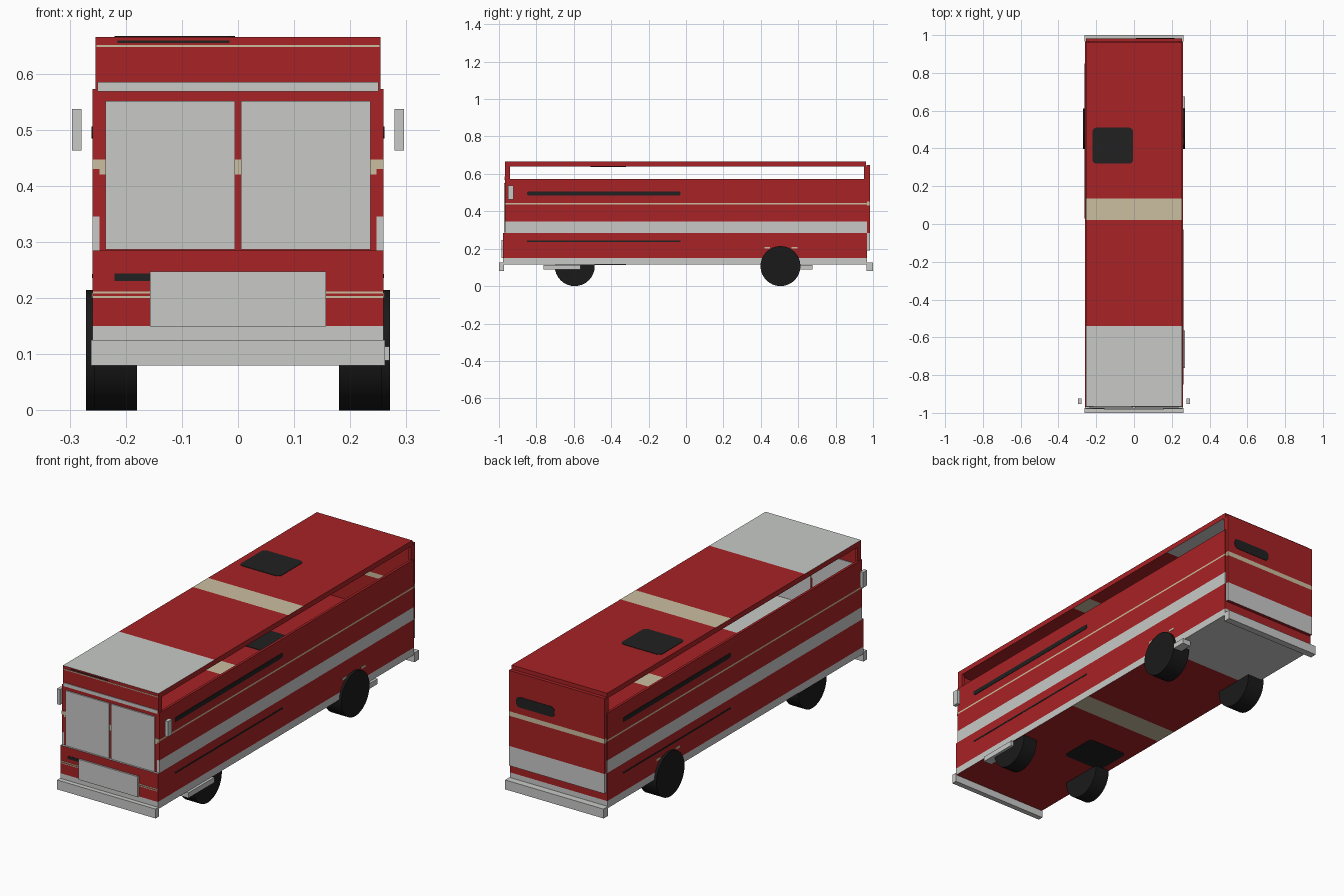
import bpy, bmesh, math
from mathutils import Vector

if "Cube" in bpy.data.objects:
    bpy.data.objects.remove(bpy.data.objects["Cube"], do_unlink=True)


def material(name, rgb):
    m = bpy.data.materials.new(name)
    m.use_nodes = True
    m.diffuse_color = (*rgb, 1)
    m.node_tree.nodes["Principled BSDF"].inputs["Base Color"].default_value = (*rgb, 1)
    return m


RED, GREY, CREAM, DARK, TYRE = range(5)
MATS = [
    material("body_red", (0.39, 0.016, 0.018)),
    material("light_grey", (0.58, 0.59, 0.575)),
    material("cream", (0.60, 0.51, 0.35)),
    material("marking_black", (0.015, 0.015, 0.015)),
    material("tyre_black", (0.010, 0.010, 0.010)),
]


def finish(name, bm, mats):
    mesh = bpy.data.meshes.new(name)
    bm.to_mesh(mesh)
    bm.free()
    for m in mats:
        mesh.materials.append(MATS[m])
    obj = bpy.data.objects.new(name, mesh)
    bpy.context.collection.objects.link(obj)
    return obj


def box(name, x, y, z, mat=RED, cuts=(), rule=None, corner=0):
    """Box between ranges; cuts are (axis, value), rule picks a colour per face."""
    bm = bmesh.new()
    bmesh.ops.create_cube(bm, size=1)
    for v in bm.verts:
        v.co = Vector([(r[0] + r[1]) / 2 + c * (r[1] - r[0]) for r, c in zip((x, y, z), v.co)])
    for axis, value in cuts:
        normal = Vector((0, 0, 0))
        normal[axis] = 1
        bmesh.ops.bisect_plane(bm, geom=bm.verts[:] + bm.edges[:] + bm.faces[:],
                               plane_co=normal * value, plane_no=normal)
    if corner:
        thin = min(range(3), key=lambda i: (x, y, z)[i][1] - (x, y, z)[i][0])
        edges = [e for e in bm.edges
                 if abs((e.verts[0].co - e.verts[1].co)[thin]) > 1e-5]
        bmesh.ops.bevel(bm, geom=edges, offset=corner, segments=3, affect='EDGES', profile=0.5)
    if rule:
        bm.normal_update()
        for f in bm.faces:
            f.material_index = rule(f.calc_center_median(), f.normal)
        return finish(name, bm, range(len(MATS)))
    return finish(name, bm, [mat])


# Banding shared by the roof slab and the lower body; undersides run the other way
def deck_colour(c, n):
    y = c.y if n.z > 0 else -c.y
    if y < -0.54:
        return GREY
    return CREAM if 0.02 < y < 0.135 else RED


DECK_CUTS = [(1, s * v) for v in (-0.54, 0.02, 0.135) for s in (1, -1)]


def roof_rule(c, n):
    return deck_colour(c, n) if abs(n.z) > 0.5 else RED


def lower_rule(c, n):
    if abs(n.z) > 0.5:
        return deck_colour(c, n)
    return GREY if c.z < 0.15 else RED


def wall_rule(c, n):
    if c.z < 0.345:
        return GREY
    return CREAM if 0.436 < c.z < 0.444 else RED


def hatch(name, z, side):
    y = sorted((side * 0.32, side * 0.51))
    box(name, (-0.22, -0.005), y, (z - 0.002, z + 0.002), DARK, corner=0.02)


# Lower body and roof
box("lower_body", (-0.259, 0.259), (-0.978, 0.967), (0.115, 0.285),
    cuts=DECK_CUTS + [(2, 0.15)], rule=lower_rule)
box("roof", (-0.254, 0.254), (-0.967, 0.962), (0.64, 0.665), cuts=DECK_CUTS, rule=roof_rule)
hatch("roof_hatch", 0.665, 1)
hatch("ceiling_hatch", 0.64, -1)
hatch("floor_hatch", 0.285, 1)
hatch("underside_hatch", 0.115, -1)

# Sides: walls, window end posts, markings, mirrors and wheel arch trims
for side, label in ((1, "left"), (-1, "right")):
    def span(a, b):
        return sorted((side * a, side * b))

    box(label + "_wall", span(0.247, 0.259), (-0.967, 0.967), (0.285, 0.573),
        cuts=[(2, 0.345), (2, 0.436), (2, 0.444)], rule=wall_rule)
    box(label + "_front_post", span(0.240, 0.254), (-0.967, -0.940), (0.573, 0.64))
    box(label + "_rear_post", span(0.240, 0.254), (0.953, 0.967), (0.573, 0.64))
    marks = sorted((-side * 0.85, -side * 0.03))
    box(label + "_side_marking", span(0.258, 0.261), marks, (0.484, 0.506), DARK, corner=0.009)
    box(label + "_skirt_line", span(0.258, 0.2605), marks, (0.236, 0.243), DARK)
    for i, y in enumerate((0.435, 0.58)):
        box(f"{label}_arch_trim_{i}", span(0.258, 0.261), (y - 0.015, y + 0.015),
            (0.2, 0.21), CREAM)
    box(label + "_mirror", span(0.279, 0.296), (-0.953, -0.923), (0.463, 0.537), GREY)

# Steps below the left side
for label, y in (("front", (-0.762, -0.565)), ("rear", (0.48, 0.675))):
    box(label + "_step", (0.225, 0.27), y, (0.089, 0.114), GREY)

# Windscreen frame, panes and header
box("windscreen_frame", (-0.247, 0.247), (-0.967, -0.955), (0.285, 0.573),
    cuts=[(2, 0.42), (2, 0.447)],
    rule=lambda c, n: CREAM if 0.42 < c.z < 0.447 else RED)
for side, label in ((1, "left"), (-1, "right")):
    box(label + "_windscreen", sorted((side * 0.005, side * 0.236)),
        (-0.973, -0.952), (0.287, 0.551), GREY)
    box(label + "_pillar_band", sorted((side * 0.236, side * 0.259)),
        (-0.969, -0.966), (0.43, 0.447), CREAM)
box("front_header", (-0.254, 0.254), (-0.967, -0.955), (0.565, 0.645))
box("header_strip", (-0.25, 0.25), (-0.970, -0.966), (0.568, 0.585), GREY)
box("header_line", (-0.252, 0.252), (-0.969, -0.966), (0.647, 0.651), CREAM)
box("roof_front_marking", (-0.215, -0.015), (-0.969, -0.966), (0.655, 0.659), DARK)

# Nose: grille, pinstripes and badge plate
box("grille", (-0.157, 0.157), (-0.986, -0.976), (0.149, 0.247), GREY)
for i, z in enumerate((0.2, 0.208)):
    box(f"nose_stripe_{i}", (-0.258, 0.258), (-0.980, -0.977), (z, z + 0.004), CREAM)
box("nose_marking", (-0.22, -0.155), (-0.980, -0.977), (0.23, 0.244), DARK)

# Rear panel and its marking
box("rear_panel", (-0.254, 0.254), (0.966, 0.983), (0.19, 0.648),
    cuts=[(2, 0.285), (2, 0.43), (2, 0.452)],
    rule=lambda c, n: GREY if c.z < 0.285 and abs(n.z) < 0.5 else
    CREAM if 0.43 < c.z < 0.452 else RED)
box("rear_marking", (0.01, 0.215), (0.982, 0.985), (0.485, 0.535), DARK, corner=0.02)

# Bumpers
box("front_bumper", (-0.262, 0.262), (-1.0, -0.974), (0.08, 0.125), GREY)
box("rear_bumper", (-0.262, 0.262), (0.966, 1.0), (0.08, 0.125), GREY)


# Wheels
def wheel(name, x0, x1, y):
    bm = bmesh.new()
    bmesh.ops.create_cone(bm, cap_ends=True, segments=32, radius1=0.107, radius2=0.107,
                          depth=abs(x1 - x0))
    obj = finish(name, bm, [TYRE])
    obj.rotation_euler = (0, math.pi / 2, 0)
    obj.location = ((x0 + x1) / 2, y, 0.107)
    bpy.ops.object.select_all(action='DESELECT')
    obj.select_set(True)
    bpy.context.view_layer.objects.active = obj
    bpy.ops.object.shade_smooth_by_angle()


for side, label in ((1, "left"), (-1, "right")):
    wheel("front_wheel_" + label, side * 0.18, side * 0.256, -0.595)
    wheel("rear_wheel_" + label, side * 0.18, side * 0.271, 0.505)
